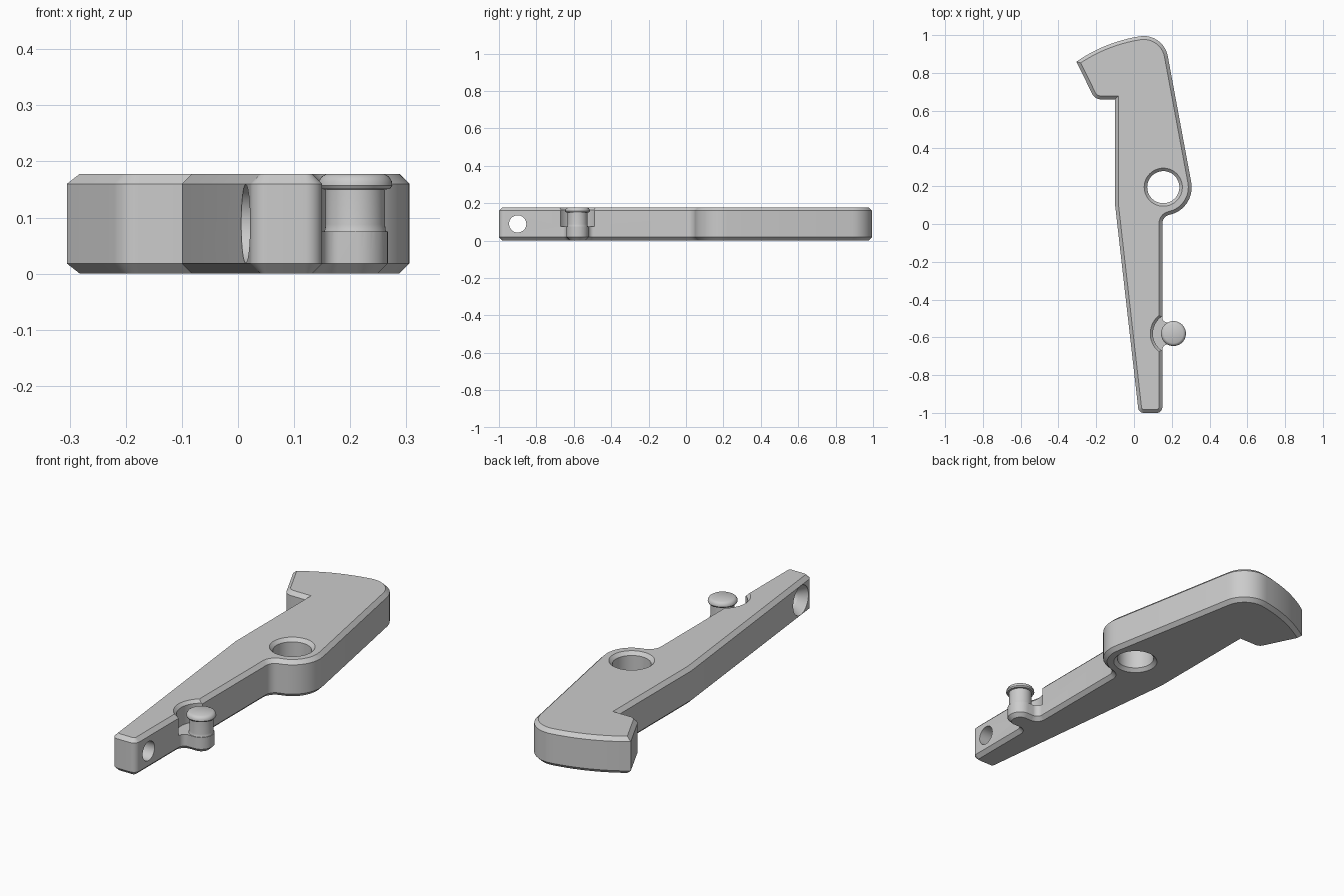
import bpy, bmesh
from math import radians, sin, cos, tan, pi
from mathutils import Vector, Matrix

if "Cube" in bpy.data.objects:
    bpy.data.objects.remove(bpy.data.objects["Cube"], do_unlink=True)

HEIGHT, CHAMFER = 0.178, 0.018
PIVOT = Vector((0.155, 0.195))
PEG = Vector((0.209, -0.58))

steel = bpy.data.materials.new("grey_steel")
steel.use_nodes = True
GREY = (0.6, 0.6, 0.6, 1)
steel.diffuse_color = GREY
steel.node_tree.nodes["Principled BSDF"].inputs["Base Color"].default_value = GREY


def finish(bm, name):
    bmesh.ops.recalc_face_normals(bm, faces=bm.faces)
    mesh = bpy.data.meshes.new(name)
    bm.to_mesh(mesh)
    bm.free()
    mesh.materials.append(steel)
    ob = bpy.data.objects.new(name, mesh)
    bpy.context.collection.objects.link(ob)
    return ob


def rounded(corners, steps=10):
    """Outline with each corner (x, y, radius) replaced by a tangent arc."""
    pts = []
    for i, (x, y, r) in enumerate(corners):
        c = Vector((x, y))
        if r == 0:
            pts.append(c)
            continue
        a = (Vector(corners[i - 1][:2]) - c).normalized()
        b = (Vector(corners[(i + 1) % len(corners)][:2]) - c).normalized()
        half = a.angle(b) / 2
        centre = c + (a + b).normalized() * (r / sin(half))
        start = c + a * (r / tan(half)) - centre
        end = c + b * (r / tan(half)) - centre
        sweep = pi - 2 * half
        for k in range(steps + 1):
            t = k / steps
            pts.append(centre + (start * sin((1 - t) * sweep)
                                 + end * sin(t * sweep)) / sin(sweep))
    return pts


def inset(pts, d):
    """Mitred inward offset of a counter-clockwise outline."""
    out = []
    for i, p in enumerate(pts):
        a = (p - pts[i - 1]).normalized()
        b = (pts[(i + 1) % len(pts)] - p).normalized()
        na, nb = Vector((-a.y, a.x)), Vector((-b.y, b.x))
        out.append(p + (na + nb) * (d / (1 + na.dot(nb))))
    return out


def lathe(name, profile, matrix, steps=64):
    """Solid of revolution about local z from (radius, height) points."""
    bm = bmesh.new()
    vs = [bm.verts.new((r, 0, z)) for r, z in profile]
    es = [bm.edges.new(p) for p in zip(vs, vs[1:])]
    bmesh.ops.spin(bm, geom=vs + es, cent=(0, 0, 0), axis=(0, 0, 1),
                   angle=2 * pi, steps=steps)
    bmesh.ops.remove_doubles(bm, verts=bm.verts, dist=1e-5)
    bm.transform(matrix)
    return finish(bm, name)


def select_only(ob):
    bpy.ops.object.select_all(action='DESELECT')
    ob.select_set(True)
    bpy.context.view_layer.objects.active = ob


def cut(ob, cutter):
    cutter.hide_render = True
    mod = ob.modifiers.new("cut", 'BOOLEAN')
    mod.operation, mod.solver, mod.object = 'DIFFERENCE', 'EXACT', cutter
    select_only(ob)
    bpy.ops.object.modifier_apply(modifier=mod.name)
    bpy.data.objects.remove(cutter, do_unlink=True)


# Lever outline: tail, peg lug, pivot boss, hooked head
lug = 0.058
corners = [
    (0.025, -1, 0.03), (0.15, -1, 0.03),
    (0.15, PEG.y - lug, 0.028), (PEG.x + lug, PEG.y - lug, lug - 0.002),
    (PEG.x + lug, PEG.y + lug, lug - 0.002), (0.15, PEG.y + lug, 0.028),
    (0.15, 0.04, 0.048), (0.329, 0.0814, 0.148), (0.155, 1.017, 0.13),
]
# Curved crown of the head, struck from the pivot
for k in range(13):
    a = radians(99.5 + 25.2 * k / 12)
    corners.append((PIVOT.x + 0.808 * cos(a), PIVOT.y + 0.808 * sin(a), 0))
corners += [(-0.207, 0.66, 0.05), (-0.1, 0.66, 0), (-0.1, 0.1, 0)]

# Lever body: stacked outlines with chamfered rims
outer = rounded(corners)
inner = inset(outer, CHAMFER)
bm = bmesh.new()
loops = [[bm.verts.new((p.x, p.y, z)) for p in pts] for pts, z in (
    (inner, 0), (outer, CHAMFER), (outer, HEIGHT - CHAMFER), (inner, HEIGHT))]
bm.faces.new(loops[0][::-1])
bm.faces.new(loops[-1])
for low, high in zip(loops, loops[1:]):
    for i in range(len(low)):
        bm.faces.new((low[i - 1], low[i], high[i], high[i - 1]))
lever = finish(bm, "lever_body")

# Pivot hole, chamfered at both ends
bore, lip, over = 0.085, 0.016, 0.02
cut(lever, lathe("pivot_cutter", [
    (0, -over), (bore + lip + over, -over), (bore, lip), (bore, HEIGHT - lip),
    (bore + lip + over, HEIGHT + over), (0, HEIGHT + over)],
    Matrix.Translation((PIVOT.x, PIVOT.y, 0))))

# Round clearance notch above the lug, chamfered at the top
cut(lever, lathe("notch_cutter", [
    (0, 0.075), (0.109, 0.075), (0.109, HEIGHT - 0.014),
    (0.143, HEIGHT + 0.02), (0, HEIGHT + 0.02)],
    Matrix.Translation((PEG.x, PEG.y, 0))))

# Cross hole through the tail, wider on the right side
cut(lever, lathe("cross_hole_cutter", [
    (0, -0.1), (0.07, -0.1), (0.07, 0.025), (0.046, 0.06), (0.046, 0.3), (0, 0.3)],
    Matrix.Translation((0, -0.9, HEIGHT / 2)) @ Matrix.Rotation(pi / 2, 4, 'Y')))

# Peg with rounded button head
peg = lathe("spring_peg", [
    (0, 0.06), (0.056, 0.06), (0.056, 0.074), (0.054, 0.079), (0.053, 0.088),
    (0.053, 0.15), (0.062, 0.151), (0.066, 0.157), (0.065, 0.165),
    (0.06, 0.173), (0.051, HEIGHT), (0, HEIGHT)],
    Matrix.Translation((PEG.x, PEG.y, 0)), 48)

for ob in (lever, peg):
    select_only(ob)
    bpy.ops.object.shade_smooth_by_angle(angle=radians(30))
